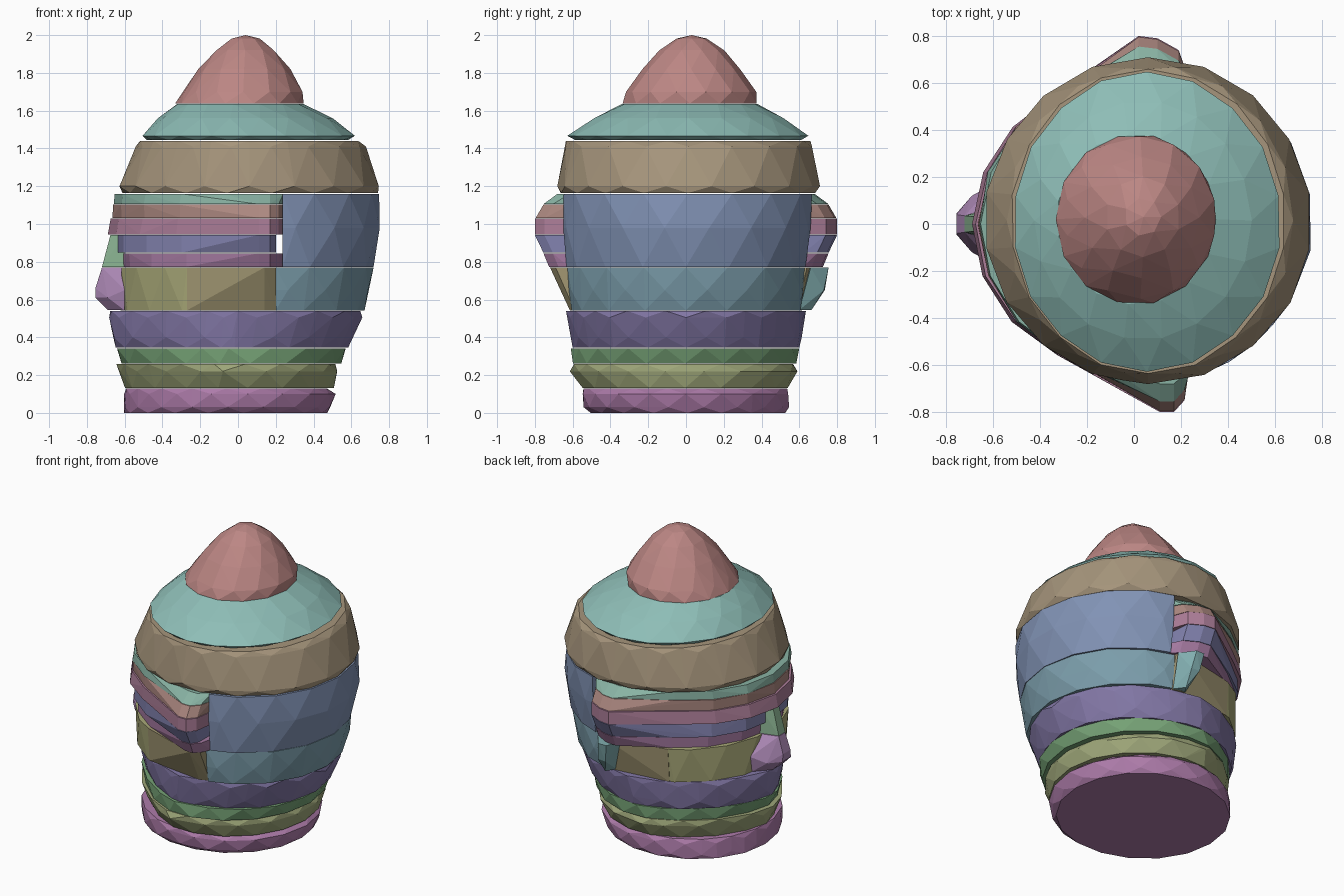
import bpy, bmesh, math, random

random.seed(4)


def ring(z, x0, x1, y0, y1, n=18, rot=0.0, lo=None, hi=None, j=0.006, p=(2, 2)):
    """Uneven horizontal ellipse, optionally cut flat at x = lo or x = hi.
    p below 2 flattens the front quarters (right, left) towards a wedge."""
    cx, cy, rx, ry = (x0 + x1) / 2, (y0 + y1) / 2, (x1 - x0) / 2, (y1 - y0) / 2
    pts = []
    for i in range(n):
        a = 2 * math.pi * (i + rot) / n
        k = 1.008 + random.uniform(-j, j)
        c, s = math.cos(a), math.sin(a)
        if c < 0:
            e = 2 / p[0 if s < 0 else 1]
            c, s = -abs(c) ** e, math.copysign(abs(s) ** e, s)
        x, y = cx + rx * k * c, cy + ry * k * s
        if (lo is None or x > lo) and (hi is None or x < hi):
            pts.append((x, y, z))
    for c in (lo, hi):
        if c is not None:
            h = ry * math.sqrt(1 - ((c - cx) / rx) ** 2)
            pts += [(c, cy - h, z), (c, cy + h, z)]
    return pts


def hull(name, pts, col):
    """Flat-shaded convex block around the points."""
    bm = bmesh.new()
    for p in pts:
        bm.verts.new(p)
    res = bmesh.ops.convex_hull(bm, input=bm.verts[:])
    junk = {g for g in res["geom_interior"] + res["geom_unused"] if isinstance(g, bmesh.types.BMVert)}
    bmesh.ops.delete(bm, geom=list(junk), context='VERTS')
    bmesh.ops.dissolve_limit(bm, angle_limit=0.02, verts=bm.verts[:], edges=bm.edges[:])
    bmesh.ops.recalc_face_normals(bm, faces=bm.faces[:])
    me = bpy.data.meshes.new(name)
    bm.to_mesh(me)
    bm.free()
    mat = bpy.data.materials.new(name + "_colour")
    mat.diffuse_color = (*col, 1)
    me.materials.append(mat)
    bpy.context.collection.objects.link(bpy.data.objects.new(name, me))


# Neck layers
hull("neck_base",
     ring(0.0, -0.60, 0.47, -0.51, 0.53) + ring(0.03, -0.60, 0.49, -0.54, 0.54, rot=.5)
     + ring(0.10, -0.60, 0.51, -0.55, 0.545) + ring(0.13, -0.595, 0.47, -0.54, 0.53, rot=.5),
     (0.42, 0.20, 0.40))
NP = (1.55, 1.65)
hull("neck_middle",
     ring(0.132, -0.595, 0.505, -0.55, 0.54, p=NP) + ring(0.22, -0.63, 0.53, -0.60, 0.585, rot=.5, p=NP)
     + ring(0.258, -0.64, 0.51, -0.60, 0.57, p=NP) + [(-0.08, -0.615, 0.22), (-0.08, 0.59, 0.22)],
     (0.34, 0.38, 0.19))
hull("neck_top",
     ring(0.262, -0.615, 0.54, -0.60, 0.59, p=NP) + ring(0.342, -0.645, 0.575, -0.60, 0.59, rot=.5, p=NP)
     + [(-0.05, -0.61, 0.342), (-0.05, 0.60, 0.342)],
     (0.18, 0.36, 0.18))

# Jaw with a corner on each cheek and a wedge-shaped chin
JP = (1.45, 1.7)
hull("jaw",
     ring(0.346, -0.645, 0.575, -0.59, 0.59, p=JP) + ring(0.40, -0.665, 0.60, -0.605, 0.605, rot=.5, p=JP)
     + ring(0.505, -0.68, 0.65, -0.62, 0.62, p=JP) + ring(0.54, -0.68, 0.655, -0.62, 0.62, rot=.5, p=JP)
     + [(0.0, s * 0.635, 0.54) for s in (-1, 1)] + [(-0.02, s * 0.60, 0.346) for s in (-1, 1)],
     (0.23, 0.19, 0.39))

# Back of the head
hull("head_back_lower",
     ring(0.543, -0.62, 0.665, -0.63, 0.63, lo=0.20) + ring(0.65, -0.62, 0.695, -0.64, 0.64, rot=.5, lo=0.20)
     + ring(0.77, -0.62, 0.71, -0.645, 0.645, lo=0.20),
     (0.20, 0.34, 0.41))
hull("head_back_upper",
     ring(0.773, -0.62, 0.71, -0.66, 0.66, lo=0.235) + ring(0.98, -0.62, 0.755, -0.67, 0.68, rot=.5, lo=0.235)
     + ring(1.16, -0.62, 0.74, -0.67, 0.69, lo=0.235),
     (0.22, 0.29, 0.46))

# Lower face, cheeks with tapering ear lobes, nose
hull("lower_face",
     ring(0.543, -0.62, 0.68, -0.63, 0.63, hi=-0.27) + ring(0.77, -0.62, 0.70, -0.655, 0.655, hi=-0.27, rot=.5),
     (0.40, 0.40, 0.19))
for side, s, lobe in (("right", -1, 0.72), ("left", 1, 0.67)):
    inner = [(x, s * 0.25, z) for x in (-0.27, 0.20) for z in (0.543, 0.77)]
    hull("cheek_" + side,
         inner + [(-0.27, s * 0.562, 0.543), (-0.27, s * 0.58, 0.77), (0.14, s * 0.615, 0.543),
                  (0.20, s * 0.59, 0.543), (0.14, s * lobe, 0.77), (0.20, s * (lobe - 0.03), 0.77)],
         (0.36, 0.31, 0.17))
hull("ear_lobe_left",
     [(0.03, 0.64, 0.77), (0.07, 0.755, 0.77), (0.13, 0.755, 0.77), (0.20, 0.66, 0.77),
      (0.09, 0.735, 0.65), (0.15, 0.73, 0.65), (0.10, 0.60, 0.545), (0.14, 0.665, 0.545), (0.19, 0.60, 0.545)],
     (0.22, 0.42, 0.43))
hull("nose",
     [(x, s * y, z) for s in (-1, 1) for x, y, z in (
         (-0.60, 0.15, 0.543), (-0.60, 0.17, 0.65), (-0.60, 0.07, 0.77), (-0.69, 0.06, 0.545),
         (-0.755, 0.045, 0.61), (-0.755, 0.04, 0.66), (-0.72, 0.035, 0.77), (-0.69, 0.12, 0.61))],
     (0.40, 0.24, 0.45))
hull("nose_bridge",
     [(x, s * y, z) for s in (-1, 1) for x, y, z in (
         (-0.60, 0.07, 0.773), (-0.60, 0.06, 0.943), (-0.72, 0.035, 0.773), (-0.675, 0.03, 0.943))],
     (0.25, 0.44, 0.28))

# Thin face layers, each reaching out to the ears:
# name, bottom z, top z, front x bottom/top, ear y bottom/top, back x, colour
layers = [
    ("cheekbone_layer", 0.773, 0.845, -0.61, -0.61, 0.725, 0.755, 0.235, (0.37, 0.19, 0.35)),
    ("lower_eye_layer", 0.848, 0.942, -0.64, -0.64, 0.755, 0.80, 0.20, (0.23, 0.23, 0.44)),
    ("upper_eye_layer", 0.945, 1.03, -0.68, -0.665, 0.80, 0.80, 0.235, (0.42, 0.21, 0.32)),
    ("brow_layer", 1.033, 1.102, -0.655, -0.655, 0.795, 0.755, 0.235, (0.42, 0.25, 0.22)),
    ("forehead_layer", 1.105, 1.16, -0.655, -0.645, 0.755, 0.68, 0.24, (0.25, 0.45, 0.37)),
]
for name, z0, z1, f0, f1, e0, e1, back, col in layers:
    pts = []
    for z, f, e in ((z0, f0, e0), (z1, f1, e1)):
        pts += ring(z, f, 0.74, -0.64, 0.64, hi=back)
        pts += [(0.11, -e, z), (0.17, -e, z), (0.215, -e + 0.05, z),
                (0.02, e, z), (0.10, e - 0.01, z), (0.19, e - 0.06, z)]
    hull(name, [(min(x, back), y, z) for x, y, z in pts], col)

# Hair band, sloping crown and domed topknot
hull("hair_band",
     ring(1.164, -0.61, 0.735, -0.665, 0.685) + ring(1.20, -0.63, 0.75, -0.675, 0.705, rot=.5)
     + ring(1.41, -0.54, 0.675, -0.64, 0.67) + ring(1.44, -0.52, 0.64, -0.63, 0.655, rot=.5),
     (0.38, 0.30, 0.20))
hull("crown",
     ring(1.444, -0.48, 0.58, -0.59, 0.61) + ring(1.467, -0.51, 0.62, -0.62, 0.64, rot=.5)
     + ring(1.56, -0.42, 0.495, -0.49, 0.52) + ring(1.635, -0.325, 0.345, -0.34, 0.38, n=15),
     (0.27, 0.51, 0.47))
hull("topknot",
     ring(1.638, -0.33, 0.345, -0.34, 0.38, n=14) + ring(1.70, -0.29, 0.345, -0.315, 0.37, n=14, rot=.5)
     + ring(1.82, -0.21, 0.275, -0.23, 0.285, n=12) + ring(1.92, -0.12, 0.195, -0.14, 0.20, n=10, rot=.5)
     + ring(1.982, -0.04, 0.115, -0.05, 0.11, n=7) + [(0.04, 0.03, 2.0)],
     (0.50, 0.24, 0.23))
